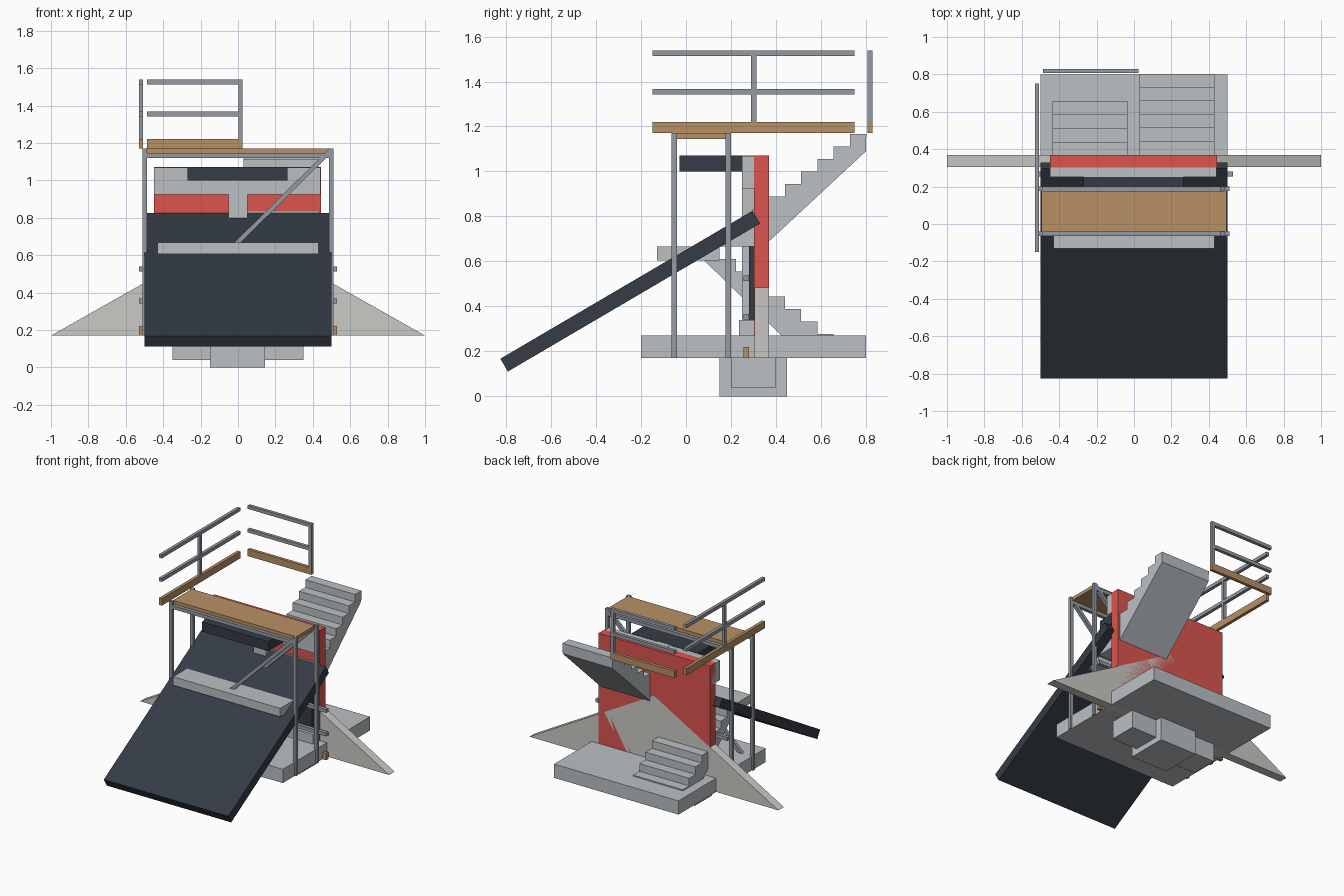
import bpy, math
from mathutils import Vector

if "Cube" in bpy.data.objects:
    bpy.data.objects.remove(bpy.data.objects["Cube"])


def material(name, rgb):
    m = bpy.data.materials.new(name)
    m.diffuse_color = (*rgb, 1)
    m.use_nodes = True
    m.node_tree.nodes["Principled BSDF"].inputs["Base Color"].default_value = m.diffuse_color
    return m


RED = material("red_paint", (0.72, 0.09, 0.08))
DARK = material("dark_slate", (0.035, 0.045, 0.06))
WOOD = material("wood", (0.48, 0.28, 0.13))
STEEL = material("steel", (0.30, 0.33, 0.37))
CONCRETE = material("concrete", (0.50, 0.53, 0.55))
STONE = material("pale_stone", (0.60, 0.59, 0.56))


def mesh(name, verts, faces, mat):
    me = bpy.data.meshes.new(name)
    me.from_pydata(verts, [], faces)
    ob = bpy.data.objects.new(name, me)
    bpy.context.collection.objects.link(ob)
    me.materials.append(mat)
    return ob


def box(name, x, y, z, mat):
    """Box from (min, max) ranges."""
    v = [(a, b, c) for a in x for b in y for c in z]
    f = [(0, 1, 3, 2), (4, 6, 7, 5), (0, 4, 5, 1), (2, 3, 7, 6), (0, 2, 6, 4), (1, 5, 7, 3)]
    return mesh(name, v, f, mat)


def prism(name, pts, lo, hi, axis, mat):
    """Extrude a 2D outline along x (outline is y,z) or y (outline is x,z)."""
    def place(p, d):
        return (d, p[0], p[1]) if axis == "x" else (p[0], d, p[1])
    area = sum(a[0] * b[1] - b[0] * a[1] for a, b in zip(pts, pts[1:] + pts[:1]))
    if (area < 0) == (axis == "x"):
        pts = pts[::-1]
    n = len(pts)
    v = [place(p, lo) for p in pts] + [place(p, hi) for p in pts]
    f = [tuple(range(n))[::-1], tuple(range(n, 2 * n))]
    f += [(i, (i + 1) % n, n + (i + 1) % n, n + i) for i in range(n)]
    return mesh(name, v, f, mat)


def bar(name, a, b, w, mat):
    """Square bar in an x-z plane between two points."""
    a, b = Vector(a), Vector(b)
    d = (b - a).normalized()
    s = Vector((-d.z, 0, d.x)) * w / 2
    pts = [((p + t).x, (p + t).z) for p, t in ((a, -s), (b, -s), (b, s), (a, s))]
    return prism(name, pts, a.y - w / 2, a.y + w / 2, "y", mat)


# base slab and stepped footings
box("base_slab", (-0.5, 0.5), (-0.2, 0.8), (0.17, 0.27), CONCRETE)
box("long_footing", (-0.35, 0.35), (0.2, 0.4), (0.04, 0.17), CONCRETE)
box("centre_footing", (-0.15, 0.145), (0.15, 0.45), (0, 0.17), CONCRETE)

# red wall with triangular buttress running through it
box("red_wall", (-0.45, 0.445), (0.302, 0.368), (0.17, 1.07), RED)
prism("triangular_buttress", [(-1, 0.17), (1, 0.17), (0, 0.735)], 0.305, 0.368, "y", STONE)

# frame on the front of the wall
box("top_beam", (-0.45, 0.44), (0.25, 0.35), (0.925, 1.068), CONCRETE)
box("centre_column", (-0.05, 0.05), (0.25, 0.35), (0.27, 1.07), CONCRETE)
box("base_beam", (-0.45, 0.44), (0.235, 0.335), (0.27, 0.34), CONCRETE)
box("window_panel", (-0.4, 0.4), (0.28, 0.31), (0.34, 0.67), DARK)
box("dark_canopy", (-0.27, 0.265), (-0.03, 0.25), (1.0, 1.07), DARK)

# sloping dark panel
panel = box("sloping_panel", (-0.5, 0.5), (-0.65, 0.65), (-0.033, 0.033), DARK)
panel.rotation_euler.x = math.radians(30.4)
panel.location = (0, -0.248, 0.468)

# two stair flights and the landing between them
box("landing", (-0.43, 0.43), (-0.13, 0.15), (0.605, 0.667), CONCRETE)
RUN, RISE = 0.0724, 0.0555
lower = [(0.08, 0.605), (0.15, 0.605)]
lower = [(0.08, 0.605), (0.08, 0.667), (0.15, 0.667)]
for i in range(7):
    z = 0.667 - RISE * (i + 1)
    lower += [(0.15 + RUN * i, z), (0.15 + RUN * (i + 1), z)]
lower += [(0.15 + RUN * 7, 0.265), (0.43, 0.265)]
prism("lower_stair", lower, -0.435, -0.035, "x", CONCRETE)

upper = [(0.15, 0.667)]
for i in range(9):
    z = 0.667 + RISE * (i + 1)
    upper += [(0.15 + RUN * i, z), (0.15 + RUN * (i + 1), z)]
upper += [(0.8, 1.09), (0.345, 0.667)]
prism("upper_stair", upper, 0.03, 0.43, "x", CONCRETE)

# scaffold posts, cross beams, braces and deck
for row, y in (("front", -0.052), ("back", 0.188)):
    for side, x in (("left", -0.498), ("right", 0.498)):
        box(f"{row}_{side}_post", (x - 0.012, x + 0.012), (y - 0.012, y + 0.012), (0.17, 1.17), STEEL)
    box(f"{row}_cross_beam", (-0.51, 0.51), (y - 0.012, y + 0.012), (1.12, 1.145), STEEL)
    bar(f"{row}_brace", (-0.495, y, 0.18), (0.495, y, 1.16), 0.024, STEEL)
box("deck", (-0.495, 0.495), (-0.04, 0.176), (1.145, 1.17), WOOD)


def railing(name, x, y, z, post_x, post_y):
    """Toe board, two rails and one post standing at height z."""
    box(name + "_toe_board", x, y, (z, z + 0.05), WOOD)
    box(name + "_mid_rail", x, y, (z + 0.172, z + 0.197), STEEL)
    box(name + "_top_rail", x, y, (z + 0.343, z + 0.368), STEEL)
    box(name + "_post", post_x, post_y, (z, z + 0.368), STEEL)


railing("side_rail", (-0.53, -0.507), (-0.15, 0.75), 1.17, (-0.53, -0.507), (0.29, 0.313))
railing("rear_rail", (-0.487, 0.025), (0.807, 0.83), 1.17, (0.002, 0.025), (0.807, 0.83))
railing("ground_rail", (-0.53, 0.53), (0.255, 0.28), 0.17, (-0.012, 0.012), (0.255, 0.28))
